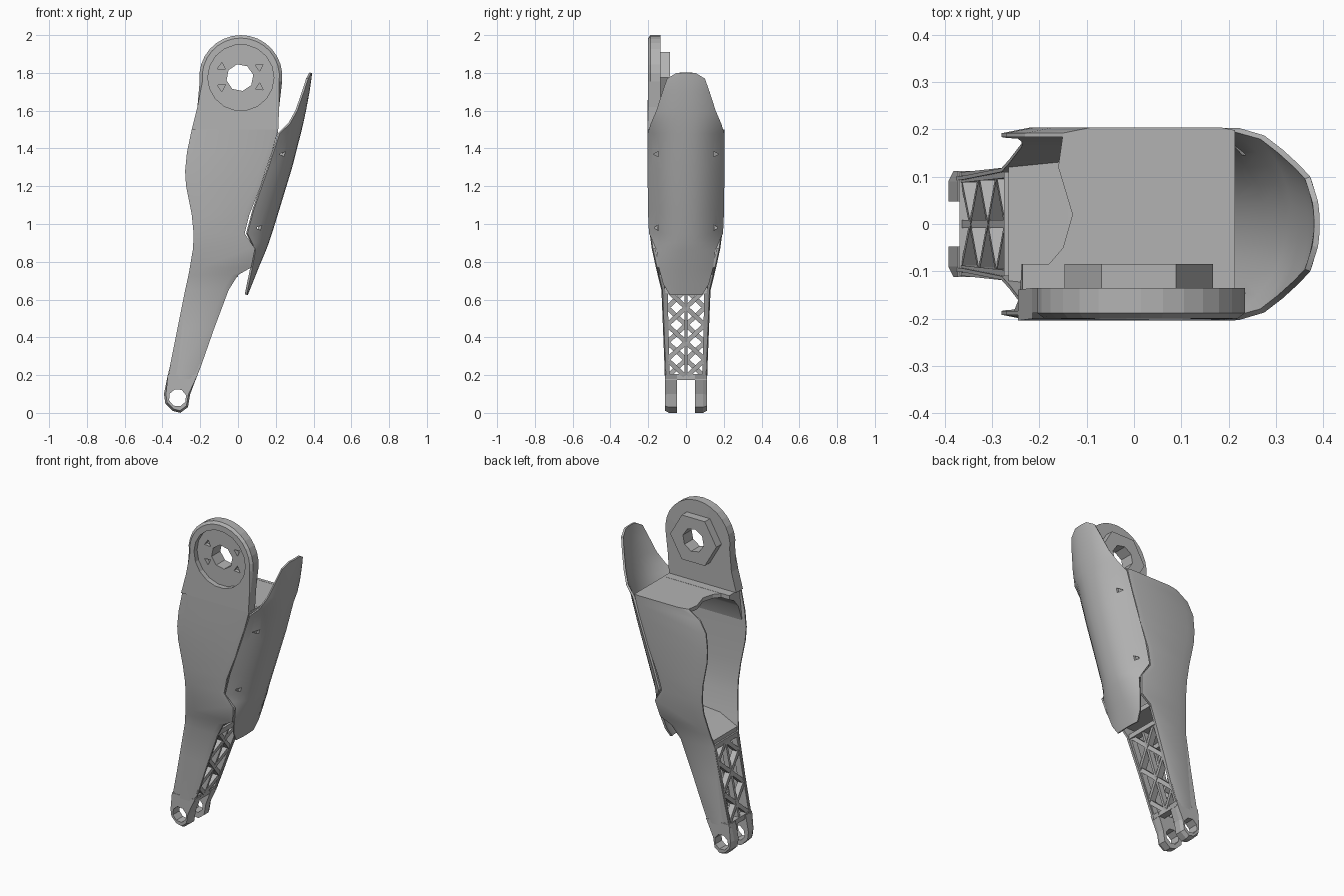
import bpy, bmesh, math
from mathutils import Vector

cube = bpy.data.objects.get("Cube")
if cube:
    bpy.data.objects.remove(cube, do_unlink=True)

grey = bpy.data.materials.new("mid grey")
grey.use_nodes = True
GREY = (0.45, 0.45, 0.45, 1)
grey.diffuse_color = GREY
grey.node_tree.nodes["Principled BSDF"].inputs["Base Color"].default_value = GREY


def finish(name, bm):
    bmesh.ops.recalc_face_normals(bm, faces=bm.faces)
    mesh = bpy.data.meshes.new(name)
    bm.to_mesh(mesh)
    bm.free()
    mesh.materials.append(grey)
    ob = bpy.data.objects.new(name, mesh)
    bpy.context.collection.objects.link(ob)
    return ob


def activate(ob):
    bpy.ops.object.select_all(action="DESELECT")
    ob.select_set(True)
    bpy.context.view_layer.objects.active = ob


def smooth(ob, degrees):
    activate(ob)
    bpy.ops.object.shade_smooth_by_angle(angle=math.radians(degrees))


def loft(name, rings):
    """Closed solid through rings of equal point count."""
    bm = bmesh.new()
    vs = [[bm.verts.new(p) for p in r] for r in rings]
    n = len(vs[0])
    for a, b in zip(vs, vs[1:]):
        for i in range(n):
            j = (i + 1) % n
            bm.faces.new((a[i], a[j], b[j], b[i]))
    bm.faces.new(vs[0])
    bm.faces.new(vs[-1])
    return finish(name, bm)


def prism(name, pts, y0, y1):
    return loft(name, [[(x, y, z) for x, z in pts] for y in (y0, y1)])


def circle(cx, cz, r, n, start=0.0, sweep=2 * math.pi):
    return [(cx + r * math.cos(start + sweep * i / n),
             cz + r * math.sin(start + sweep * i / n)) for i in range(n)]


def apply_mod(ob, kind, **settings):
    mod = ob.modifiers.new(kind.lower(), kind)
    for key, value in settings.items():
        setattr(mod, key, value)
    activate(ob)
    bpy.ops.object.modifier_apply(modifier=mod.name)


def cut(ob, cutter):
    apply_mod(ob, "BOOLEAN", operation="DIFFERENCE", solver="EXACT", object=cutter)
    bpy.data.objects.remove(cutter, do_unlink=True)


def lerp(table, z):
    for a, b in zip(table, table[1:]):
        if z <= b[0]:
            t = max(0, (z - a[0]) / (b[0] - a[0]))
            return [p + (q - p) * t for p, q in zip(a[1:], b[1:])]
    return list(table[-1][1:])


# Half width of the leg by height
WIDTH = [(0.2, 0.112), (0.65, 0.13), (0.75, 0.155), (0.9, 0.188), (1.05, 0.2), (1.3, 0.204),
         (2, 0.204)]
# Side outline: height, rear x, shield-side x
SIDE = [(0.18, -0.376, -0.222), (0.25, -0.36, -0.195), (0.45, -0.32, -0.125),
        (0.65, -0.28, -0.05), (0.73, -0.262, 0.0), (0.77, -0.255, 0.07),
        (0.87, -0.238, 0.09), (0.95, -0.235, 0.035), (1.05, -0.245, 0.06),
        (1.2, -0.275, 0.12), (1.28, -0.28, 0.145), (1.38, -0.27, 0.18)]
FRONT_TOP = [(1.5, -0.245, 0.213)]
BACK_TOP = [(1.45, -0.23, 0.2), (1.5, -0.15, 0.213)]


def width(z):
    return lerp(WIDTH, z)[0]


def side_plate(name, s, rows, t=0.02):
    rings = []
    for z, a, b in rows:
        w = width(z)
        rings.append([(a, s * (w - 0.012), z), (a + 0.06, s * w, z), (b - 0.03, s * w, z),
                      (b, s * (w - 0.006), z), (b, s * (w - t), z), (a, s * (w - t), z)])
    smooth(loft(name, rings), 25)


side_plate("front_side_plate", -1, SIDE + FRONT_TOP)
side_plate("back_side_plate", 1, SIDE + BACK_TOP)

# Hip joint: thick round head with chamfered rim, recess and hexagonal boss
CX, CZ = 0.015, 1.78
arc = circle(CX, CZ, 0.22, 16, -0.12, math.pi + 0.24)
arc.append((CX - 0.218, CZ - 0.026))
inner_arc = [(CX + (x - CX) * 0.93, CZ + (z - CZ) * 0.93) for x, z in arc]
left_foot, right_foot = [(-0.215, 1.62), (-0.245, 1.5)], [(0.213, 1.5), (0.218, 1.62)]
rim = arc + left_foot + right_foot
face = inner_arc + left_foot + right_foot
head = loft("hip_head", [[(x, y - 0.004 * (z < 1.55), z) for x, z in pts] for pts, y in
                         ((face, -0.2), (rim, -0.188), (rim, -0.135))])
cut(head, prism("recess_cutter", circle(CX, 1.775, 0.175, 18), -0.3, -0.17))
boss = prism("hex_boss", circle(0.01, 1.775, 0.157, 6), -0.14, -0.085)
for part in (head, boss):
    cut(part, prism("bore_cutter", circle(0.01, 1.775, 0.072, 8, 0.2), -0.3, 0))
for sx in (-1, 1):
    for sz in (-1, 1):
        hole = circle(0.013 + sx * 0.1, 1.778 + sz * 0.054, 0.024, 3, sz * sx * 0.6)
        cut(head, prism("bolt_cutter", hole, -0.3, -0.146))

# Ledge under the head, curving down into the front plate
LEDGE = [(-0.19, 1.5), (-0.085, 1.5), (-0.085, 1.475), (-0.125, 1.455), (-0.16, 1.41),
         (-0.188, 1.3)]
ledge = loft("head_ledge", [[(x0 + k * (1.5 - z), y, z) for y, z in LEDGE]
                            for x0, k in ((-0.235, -0.1), (0.2, -0.25))])
smooth(ledge, 40)

# Top cap between the plates, and the thin wall behind the shield
CAP = [(-0.15, 0.19), (-0.16, 0.12), (-0.13, 0.02), (-0.15, -0.05), (-0.18, -0.085),
       (-0.18, -0.19), (0.213, -0.19), (0.213, 0.19)]
loft("top_cap", [[(x, y, z) for x, y in CAP] for z in (1.475, 1.499)])
wall = []
for z in (0.9, 0.95, 1.05, 1.2, 1.38, 1.495):
    b = min(lerp(SIDE + FRONT_TOP, z)[1], 0.055 + max(0, z - 0.95)) - 0.01
    w = width(z) - 0.012
    wall.append([(b - 0.03, -w, z), (b, -w, z), (b, w, z), (b - 0.03, w, z)])
loft("shield_side_wall", wall)

# Sloped floor closing the lower leg
loft("channel_floor", [[(x, y, z), (x, y, z + 0.03), (x, -y, z + 0.03), (x, -y, z)]
                       for x, y, z in ((-0.265, 0.12, 0.66), (-0.14, 0.135, 0.71),
                                       (0.0, 0.135, 0.72))])


# Truss webs on both narrow sides of the lower leg
def beam(bm, p, q, w, depth):
    p, q = Vector(p), Vector(q)
    side = (q - p).cross(Vector((1, 0, 0))).normalized() * w / 2
    dep = Vector((depth / 2, 0, 0))
    a, b = [[bm.verts.new(c + side * i + dep * j)
             for i, j in ((-1, -1), (1, -1), (1, 1), (-1, 1))] for c in (p, q)]
    for i in range(4):
        j = (i + 1) % 4
        bm.faces.new((a[i], a[j], b[j], b[i]))
    bm.faces.new(a)
    bm.faces.new(b)


def truss(name, col, inset, phase):
    bm = bmesh.new()

    def at(y, z):
        return (lerp(SIDE, z)[col] + inset, y, z)

    lo, hi, spans = 0.19, 0.65, 5
    step = (hi - lo) / spans
    beam(bm, at(0, lo), at(0, hi), 0.016, 0.035)
    for z in (lo, hi):
        beam(bm, at(-0.11, z), at(0.11, z), 0.03, 0.04)
    for s in (-1, 1):
        beam(bm, at(s * 0.098, lo), at(s * 0.108, hi), 0.022, 0.04)
        for k in range(spans):
            ends = (0, s * 0.1) if (k + phase) % 2 else (s * 0.1, 0)
            beam(bm, at(ends[0], lo + k * step), at(ends[1], lo + (k + 1) * step), 0.024, 0.036)
    finish(name, bm)


truss("rear_truss", 0, 0.025, 0)
truss("shield_side_truss", 1, -0.025, 1)

# Forked ankle with a chamfered, bored eye on each prong
PRONG = [(-0.372, 0.2), (-0.392, 0.1), (-0.385, 0.05), (-0.345, 0.01), (-0.305, 0.0),
         (-0.265, 0.03), (-0.253, 0.1), (-0.215, 0.2)]
EYE = (-0.32, 0.08)
SMALL = [(EYE[0] + (x - EYE[0]) * 0.85, EYE[1] + (z - EYE[1]) * 0.85) if z < 0.15 else (x, z)
         for x, z in PRONG]
for label, s in (("front", -1), ("back", 1)):
    prong = loft(label + "_ankle_prong", [[(x, s * y, z) for x, z in pts] for pts, y in
                                          ((PRONG, 0.048), (PRONG, 0.09), (SMALL, 0.112))])
    cut(prong, prism("eye_cutter", circle(*EYE, 0.047, 8, 0.3), -0.3, 0.3))

# Curved shield: height, crown x, half width, depth of curve
SHIELD = [(0.625, 0.052, 0.085, 0.005), (0.68, 0.074, 0.12, 0.016), (0.76, 0.106, 0.142, 0.032),
          (0.86, 0.148, 0.156, 0.055), (0.9, 0.163, 0.172, 0.088), (0.95, 0.18, 0.196, 0.13),
          (1.08, 0.22, 0.202, 0.135), (1.3, 0.287, 0.203, 0.125), (1.48, 0.333, 0.203, 0.112),
          (1.53, 0.345, 0.187, 0.07), (1.6, 0.36, 0.157, 0.046), (1.7, 0.379, 0.125, 0.03),
          (1.77, 0.389, 0.1, 0.017), (1.8, 0.392, 0.05, 0.004)]
bm = bmesh.new()
N = 14
grid = []
for z, crown, w, depth in SHIELD:
    row = []
    for i in range(N + 1):
        t = math.sin((i / N - 0.5) * math.pi)
        row.append(bm.verts.new((crown - depth * abs(t) ** 2.3, w * t, z)))
    grid.append(row)
for a, b in zip(grid, grid[1:]):
    for i in range(N):
        bm.faces.new((a[i], a[i + 1], b[i + 1], b[i]))
shield = finish("curved_shield", bm)
# The sheet thickens inward, away from its outer side
outward = sum(p.normal.x * p.area for p in shield.data.polygons) > 0
apply_mod(shield, "SOLIDIFY", thickness=0.012, offset=-1 if outward else 1)
for z in (0.98, 1.37):
    for s in (-1, 1):
        tri = [(s * 0.16 + dy, z + dz) for dy, dz in
               ((-s * 0.014, 0.014), (-s * 0.014, -0.014), (s * 0.014, 0))]
        cut(shield, loft("bolt_cutter", [[(x, y, h) for y, h in tri] for x in (0.1, 0.5)]))
smooth(shield, 30)
